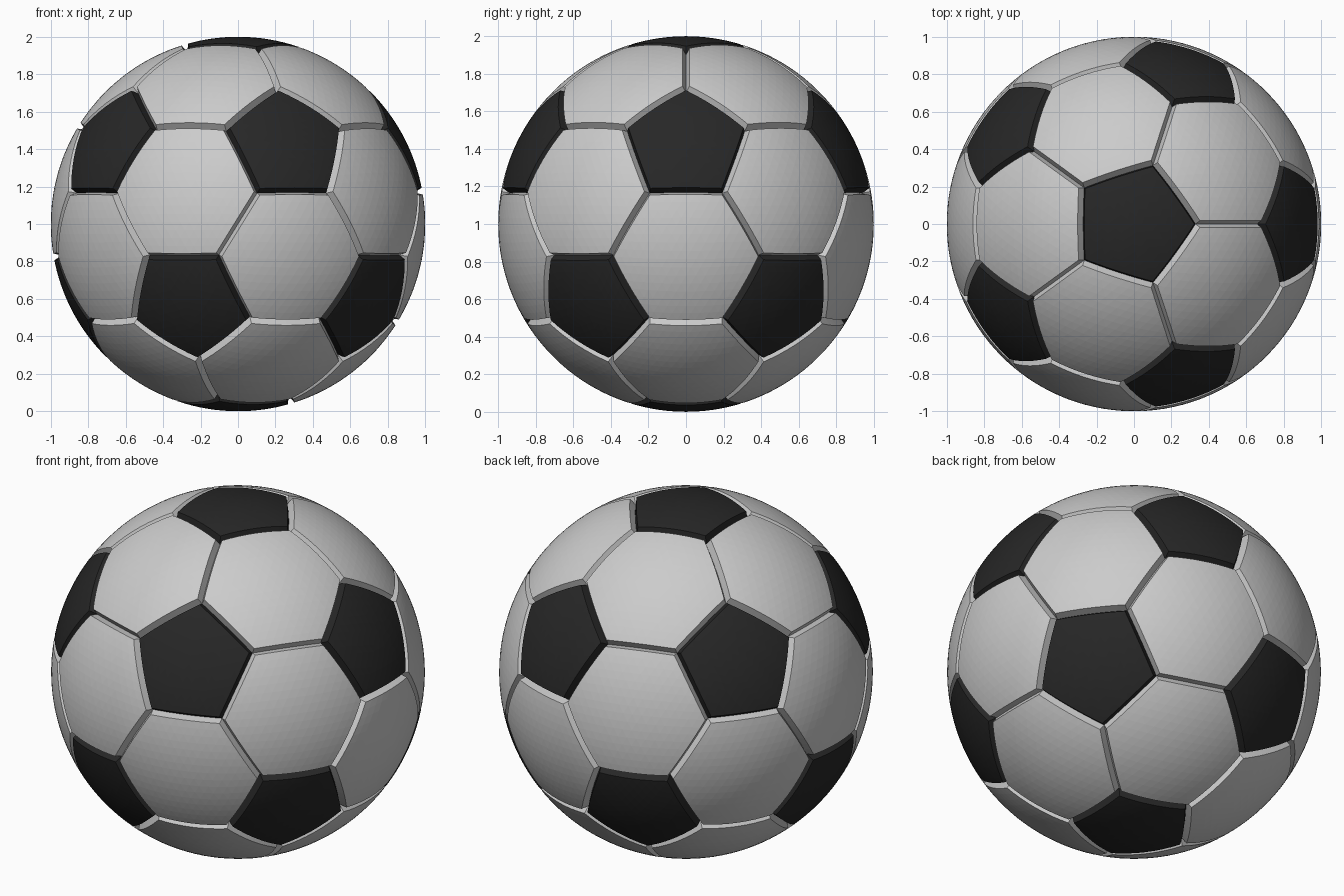
import bpy, bmesh, math
from mathutils import Vector

if "Cube" in bpy.data.objects:
    bpy.data.objects.remove(bpy.data.objects["Cube"])

R_TOP, R_SEAM, GAP, CUTS = 1.0, 0.957, 0.019, 7
UP = Vector((0, 0, 1))

# icosahedron that drives the panel layout
ico = bmesh.new()
bmesh.ops.create_icosphere(ico, subdivisions=1, radius=1)


def pentagon(v):
    """Truncated corner: points a third of the way along each edge."""
    n = v.co.normalized()
    u = n.orthogonal().normalized()
    w = n.cross(u)
    pts = [v.co.lerp(e.other_vert(v).co, 1 / 3) for e in v.link_edges]
    return sorted(pts, key=lambda p: math.atan2(p.dot(w), p.dot(u)))


def hexagon(f):
    pts = []
    for l in f.loops:
        a, b = l.vert.co, l.link_loop_next.vert.co
        pts += [a.lerp(b, 1 / 3), a.lerp(b, 2 / 3)]
    return pts


def add_panel(bm, pts):
    """Domed panel with a sloping wall running down into the seam."""
    pts = [p.normalized() for p in pts]
    centre = sum(pts, Vector()) / len(pts)
    apothem = ((pts[0] + pts[1]) / 2 - centre).length
    k = 1 - GAP / apothem
    pb = bmesh.new()
    face = pb.faces.new([pb.verts.new(p) for p in pts])
    bmesh.ops.poke(pb, faces=[face])
    bmesh.ops.subdivide_edges(pb, edges=pb.edges[:], cuts=CUTS, use_grid_fill=True)
    rim = [e for e in pb.edges if e.is_boundary]
    ext = bmesh.ops.extrude_edge_only(pb, edges=rim)
    low = {g for g in ext["geom"] if isinstance(g, bmesh.types.BMVert)}
    for v in pb.verts:
        if v in low:
            v.co = v.co.normalized() * R_SEAM
        else:
            v.co = (centre + (v.co - centre) * k).normalized() * R_TOP
        v.co += UP
    bmesh.ops.recalc_face_normals(pb, faces=pb.faces[:])
    pb.normal_update()
    if sum(f.normal.dot(centre) for f in pb.faces) < 0:
        bmesh.ops.reverse_faces(pb, faces=pb.faces[:])
    tmp = bpy.data.meshes.new("tmp")
    pb.to_mesh(tmp)
    pb.free()
    bm.from_mesh(tmp)
    bpy.data.meshes.remove(tmp)


def make_object(name, polygons):
    bm = bmesh.new()
    for pts in polygons:
        add_panel(bm, pts)
    me = bpy.data.meshes.new(name)
    bm.to_mesh(me)
    bm.free()
    ob = bpy.data.objects.new(name, me)
    bpy.context.collection.objects.link(ob)
    return ob


# twenty grey hexagons and twelve black pentagons
make_object("hexagon_panels", [hexagon(f) for f in ico.faces])
black = make_object("pentagon_panels", [pentagon(v) for v in ico.verts])
mat = bpy.data.materials.new("black")
mat.diffuse_color = (0.02, 0.02, 0.02, 1)
mat.use_nodes = True
mat.node_tree.nodes["Principled BSDF"].inputs["Base Color"].default_value = mat.diffuse_color
black.data.materials.append(mat)
ico.free()
